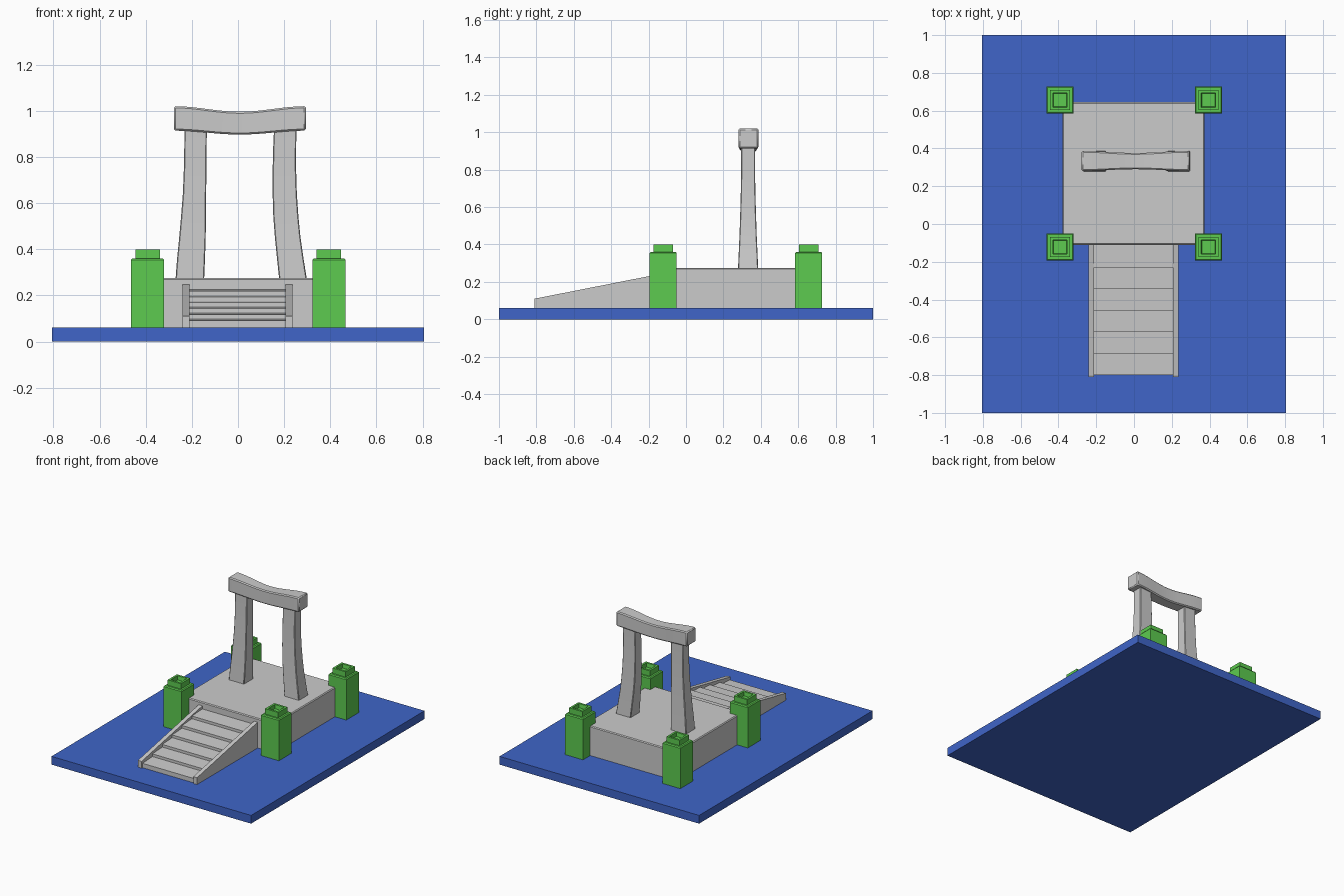
import bpy, bmesh, math

if "Cube" in bpy.data.objects:
    bpy.data.objects.remove(bpy.data.objects["Cube"])


def finish(name, bm, bevel=0, smooth=False, color=None):
    bmesh.ops.recalc_face_normals(bm, faces=bm.faces)
    me = bpy.data.meshes.new(name)
    bm.to_mesh(me)
    bm.free()
    ob = bpy.data.objects.new(name, me)
    bpy.context.collection.objects.link(ob)
    if color:
        me.materials.append(color)
    if smooth:
        bpy.ops.object.select_all(action='DESELECT')
        ob.select_set(True)
        bpy.context.view_layer.objects.active = ob
        bpy.ops.object.shade_smooth_by_angle(angle=math.radians(30))
    if bevel:
        mod = ob.modifiers.new("bevel", 'BEVEL')
        mod.width = bevel
        mod.limit_method = 'ANGLE'
        mod.angle_limit = math.radians(40)
    return ob


def loft(name, rings, **kw):
    """Skin a closed tube through rings of points, capping both ends."""
    bm = bmesh.new()
    vr = [[bm.verts.new(p) for p in r] for r in rings]
    n = len(vr[0])
    for a, b in zip(vr, vr[1:]):
        for i in range(n):
            j = (i + 1) % n
            bm.faces.new((a[i], a[j], b[j], b[i]))
    bm.faces.new(vr[0][::-1])
    bm.faces.new(vr[-1])
    return finish(name, bm, **kw)


def rect_z(x0, x1, y0, y1, z):
    return [(x0, y0, z), (x1, y0, z), (x1, y1, z), (x0, y1, z)]


def box(name, x0, x1, y0, y1, z0, z1, **kw):
    return loft(name, [rect_z(x0, x1, y0, y1, z) for z in (z0, z1)], **kw)


def extrude_x(name, profile, x0, x1, **kw):
    return loft(name, [[(x, y, z) for y, z in profile] for x in (x0, x1)], **kw)


def material(name, rgb):
    m = bpy.data.materials.new(name)
    m.diffuse_color = (*rgb, 1)
    m.use_nodes = True
    m.node_tree.nodes["Principled BSDF"].inputs["Base Color"].default_value = m.diffuse_color
    return m


blue = material("blue", (0.05, 0.13, 0.58))
green = material("green", (0.11, 0.60, 0.08))

# Ground slab and raised platform
box("ground_slab", -0.806, 0.806, -1, 1, 0, 0.06, color=blue)
box("platform", -0.378, 0.374, -0.11, 0.645, 0.05, 0.275, bevel=0.006)

# Corner posts with a hollow cap: (half width, height)
post = [(0.072, 0.055), (0.072, 0.354), (0.066, 0.361), (0.053, 0.361),
        (0.053, 0.4), (0.038, 0.4), (0.034, 0.372)]
for side, x in (("left", -0.392), ("right", 0.394)):
    for end, y in (("front", -0.122), ("back", 0.656)):
        loft(f"{end}_{side}_post",
             [rect_z(x - h, x + h, y - h, y + h, z) for h, z in post], color=green)

# Staircase: sloping side rails and six slightly tilted treads
rail = [(-0.81, 0.055), (-0.81, 0.11), (-0.10, 0.25), (-0.10, 0.055)]
extrude_x("left_stair_rail", rail, -0.241, -0.211)
extrude_x("right_stair_rail", rail, 0.206, 0.236)
steps = [(-0.80, 0.055)]
for i in range(6):
    y, z = -0.80 + 0.114 * i, 0.092 + 0.0255 * i
    steps += [(y, z), (y + 0.114, z + 0.006)]
steps += [(-0.10, steps[-1][1]), (-0.10, 0.055)]
extrude_x("stair_treads", steps, -0.215, 0.21)

# Gate legs: (z, left x0, left x1, right x0, right x1, half depth)
leg = [(0.265, -0.271, -0.147, 0.179, 0.299, 0.054),
       (0.36, -0.264, -0.143, 0.169, 0.284, 0.050),
       (0.45, -0.255, -0.140, 0.160, 0.271, 0.046),
       (0.54, -0.247, -0.139, 0.153, 0.262, 0.043),
       (0.64, -0.239, -0.138, 0.150, 0.255, 0.040),
       (0.74, -0.235, -0.137, 0.150, 0.252, 0.038),
       (0.83, -0.233, -0.136, 0.152, 0.252, 0.037),
       (0.92, -0.232, -0.135, 0.156, 0.253, 0.037)]
for name, k in (("left_gate_leg", 1), ("right_gate_leg", 3)):
    loft(name, [rect_z(s[k], s[k + 1], 0.332 - s[5], 0.332 + s[5], s[0]) for s in leg],
         bevel=0.004, smooth=True)

# Sagging, waisted lintel: rings swept along x
rings = []
for i in range(17):
    t = i / 8 - 1
    x = 0.008 + 0.286 * t
    sag = math.cos(math.pi * t) * 0.5 + 0.5
    y0, y1 = 0.281 + 0.009 * sag, 0.387 - 0.011 * sag
    z0, z1 = 0.914 - 0.017 * sag, 1.02 - 0.024 * sag
    rings.append([(x, y0, z0), (x, y1, z0), (x, y1, z1), (x, y0, z1)])
loft("gate_lintel", rings, bevel=0.007, smooth=True)
